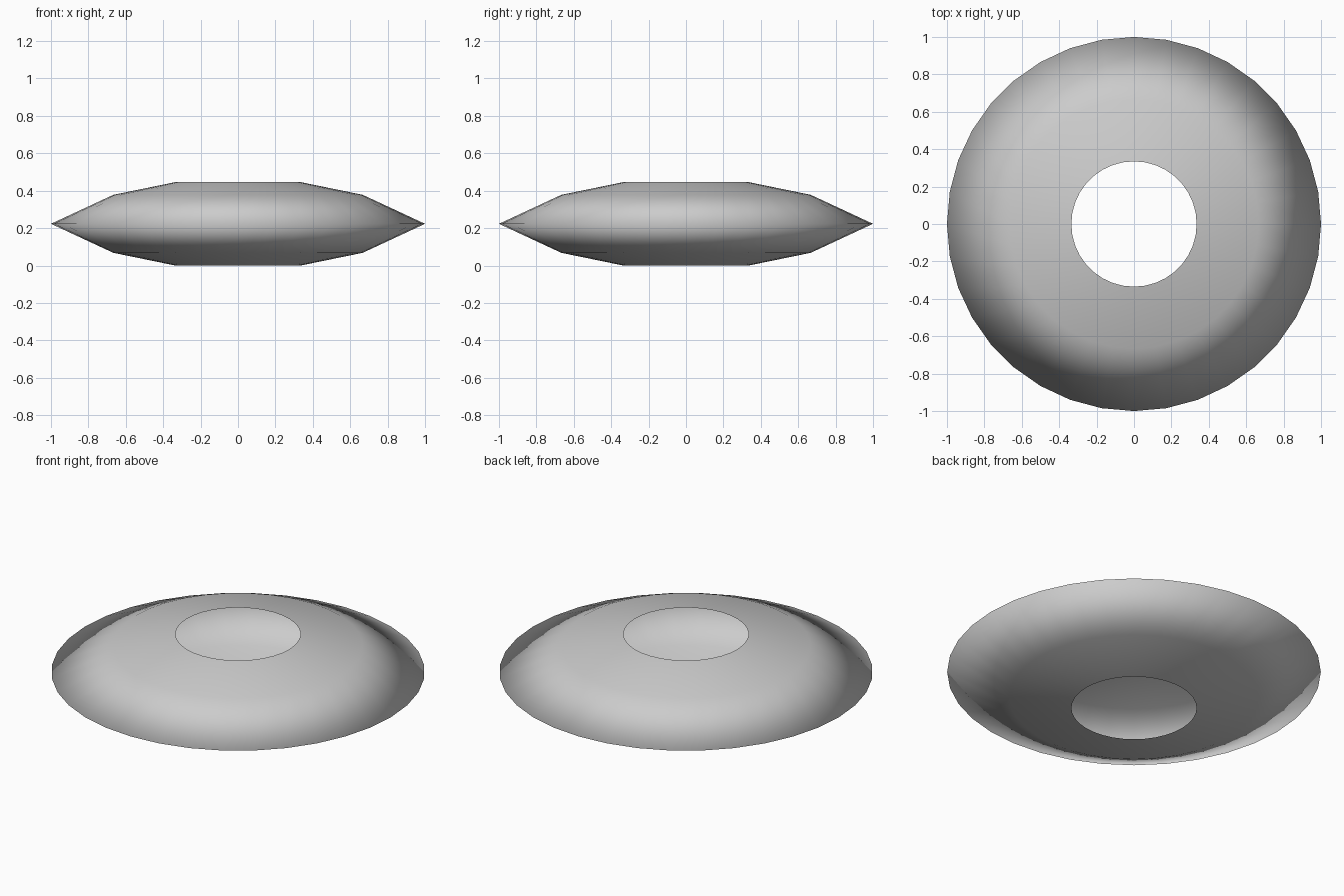
import bpy
import bmesh
import math

if "Cube" in bpy.data.objects:
    bpy.data.objects.remove(bpy.data.objects["Cube"])

SEGMENTS = 36
# half profile (radius, height), from lower hole edge round the rim to upper hole edge
PROFILE = [(0.335, 0.0), (0.667, 0.068), (1.0, 0.223), (0.667, 0.378), (0.335, 0.446)]

# lens-shaped open shell, hollow inside, with a round opening above and below
bm = bmesh.new()
verts = [bm.verts.new((r, 0, z)) for r, z in PROFILE]
edges = [bm.edges.new(pair) for pair in zip(verts, verts[1:])]
bmesh.ops.spin(bm, geom=verts + edges, cent=(0, 0, 0), axis=(0, 0, 1),
               angle=math.tau, steps=SEGMENTS)
bmesh.ops.remove_doubles(bm, verts=bm.verts[:], dist=1e-4)

# outward normals, checked on a rim face
bm.normal_update()
face = max(bm.faces, key=lambda f: f.calc_center_median().z)
if face.normal.z < 0:
    bmesh.ops.reverse_faces(bm, faces=bm.faces[:])
for f in bm.faces:
    f.smooth = True

mesh = bpy.data.meshes.new("ring_shell")
bm.to_mesh(mesh)
bm.free()
shell = bpy.data.objects.new("ring_shell", mesh)
bpy.context.collection.objects.link(shell)
